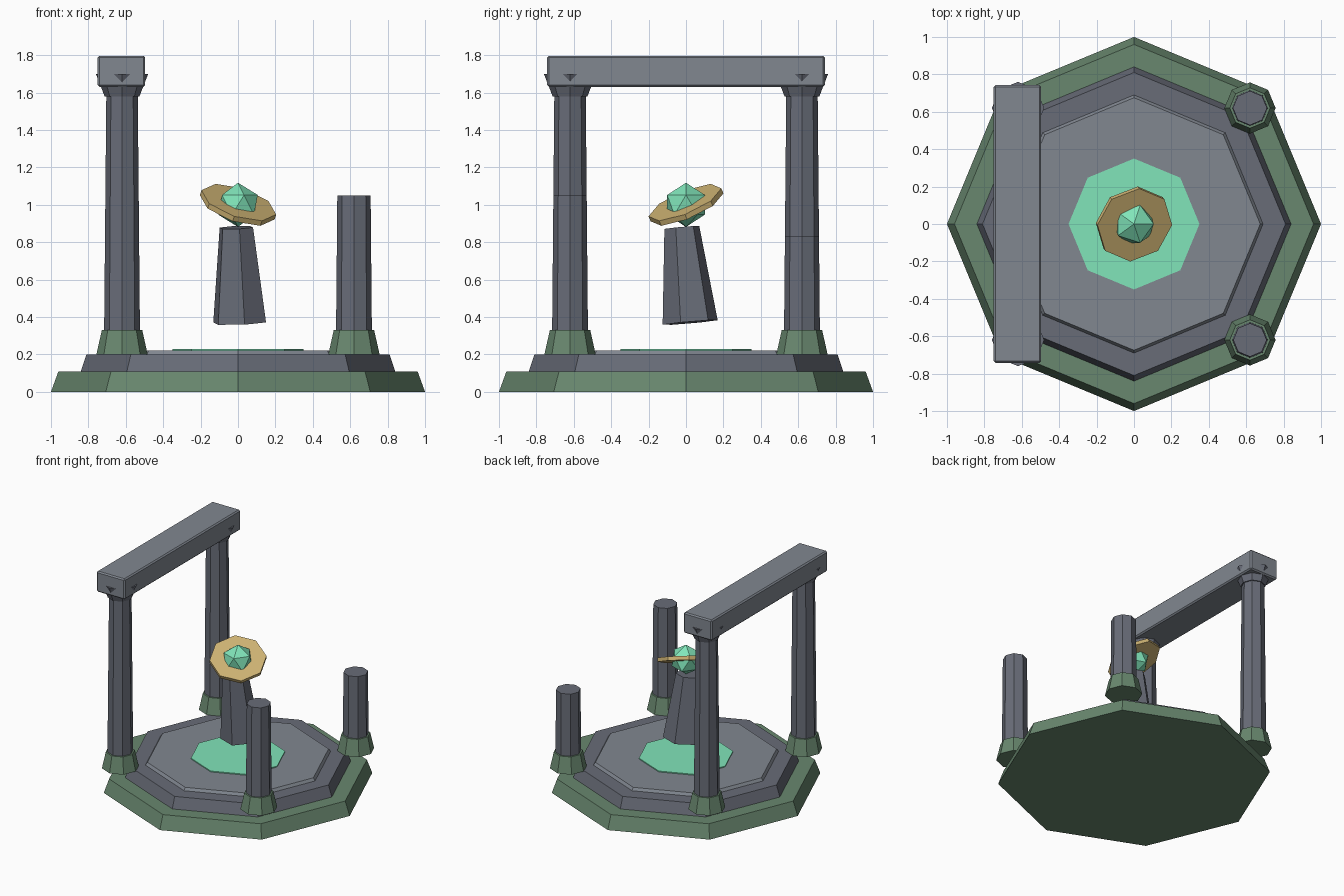
import bpy, bmesh
from math import radians
from mathutils import Matrix, Euler

if "Cube" in bpy.data.objects:
    bpy.data.objects.remove(bpy.data.objects["Cube"])


def material(name, rgb):
    m = bpy.data.materials.new(name)
    m.diffuse_color = [(c / 255) ** 2.2 for c in rgb] + [1]  # display colour to linear
    m.use_nodes = True
    m.node_tree.nodes["Principled BSDF"].inputs["Base Color"].default_value = m.diffuse_color
    return m


MOSS = material("moss", (104, 134, 110))
SLATE = material("slate", (104, 108, 119))
STONE = material("stone", (128, 134, 143))
MINT = material("mint", (128, 228, 184))
GOLD = material("gold", (205, 178, 115))


def finish(name, bm, mat, loc=(0, 0, 0), rot=(0, 0, 0)):
    me = bpy.data.meshes.new(name)
    bm.to_mesh(me)
    bm.free()
    me.materials.append(mat)
    ob = bpy.data.objects.new(name, me)
    ob.location = loc
    ob.rotation_euler = [radians(a) for a in rot]
    bpy.context.collection.objects.link(ob)
    return ob


def frustum(name, mat, r0, r1, z0, z1, x=0, y=0, sides=8, rot=(0, 0, 0), spin=0):
    bm = bmesh.new()
    bmesh.ops.create_cone(bm, cap_ends=True, segments=sides, radius1=r0, radius2=r1,
                          depth=z1 - z0, matrix=Matrix.Rotation(radians(spin), 4, 'Z'))
    return finish(name, bm, mat, (x, y, (z0 + z1) / 2), rot)


# Stepped octagonal platform
frustum("lower_step", MOSS, 1.0, 0.96, 0, 0.11)
frustum("middle_step", SLATE, 0.84, 0.81, 0.11, 0.20)
frustum("upper_step", STONE, 0.69, 0.675, 0.20, 0.222)
frustum("glow_inlay", MINT, 0.35, 0.35, 0.222, 0.23)

# Corner pillars: two whole on the left, two broken on the right
P = 0.62
for name, x, y, top in (("front_left", -P, -P, 1.60), ("back_left", -P, P, 1.60),
                        ("front_right", P, -P, 1.05), ("back_right", P, P, 0.83)):
    frustum(name + "_pillar_foot", MOSS, 0.137, 0.108, 0.20, 0.33, x, y)
    r_top = 0.096 - 0.012 * (top - 0.3) / 1.3
    frustum(name + "_pillar_shaft", SLATE, 0.096, r_top, 0.30, top, x, y)
    if x < 0:
        frustum(name + "_pillar_capital", SLATE, 0.093, 0.14, 1.58, 1.70, x, y)

# Lintel across the whole pillars
bm = bmesh.new()
bmesh.ops.create_cube(bm, size=1, matrix=Matrix.Diagonal((0.254, 1.484, 0.167, 1)))
bmesh.ops.bevel(bm, geom=bm.edges[:], offset=0.01, segments=1, affect='EDGES')
finish("lintel", bm, STONE, (-0.623, 0, 1.7135))

# Floating tilted shard
frustum("floating_shard", SLATE, 0.15, 0.095, 0.37, 0.88, sides=6, rot=(5, -2, 0), spin=10)

# Crystal with its tilted collar
bm = bmesh.new()
bmesh.ops.create_icosphere(bm, subdivisions=1, radius=0.118)
finish("crystal", bm, MINT, (0, 0, 1.0))
frustum("crystal_collar", GOLD, 0.21, 0.21, 0.985, 1.015, rot=(22, 18, 0))
